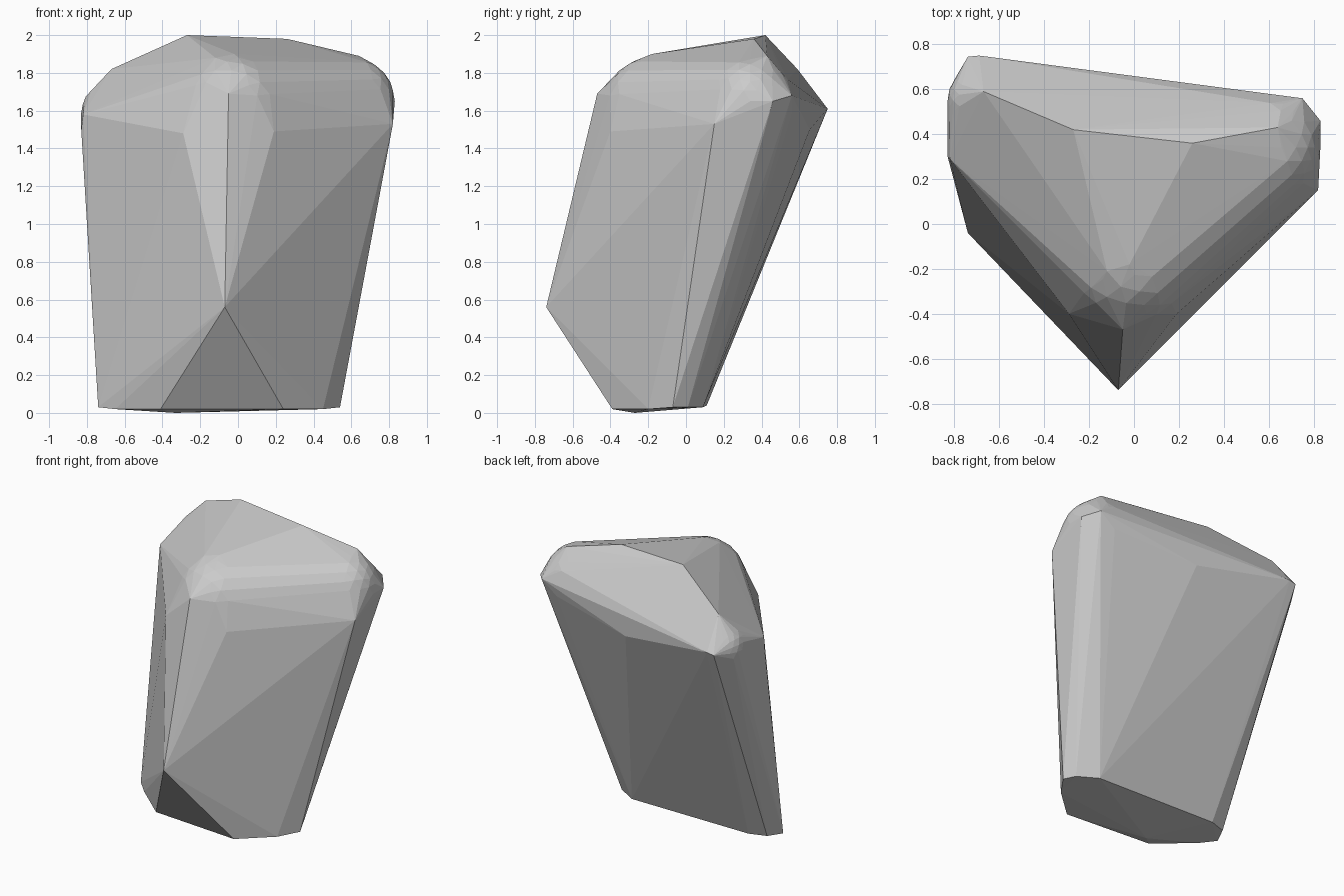
import bpy, bmesh
from mathutils import Matrix

bm = bmesh.new()

# rounded upper corners: (centre, radius)
corners = [((0.60, 0.34, 1.65), 0.23),
           ((-0.02, -0.16, 1.61), 0.28),
           ((-0.67, 0.55, 1.59), 0.16)]
for centre, radius in corners:
    bmesh.ops.create_icosphere(bm, subdivisions=3, radius=radius,
                               matrix=Matrix.Translation(centre))

# crown ridge, shoulders and front facets
crown = [(-0.27, 0.42, 2.0), (0.26, 0.36, 1.98), (-0.67, 0.59, 1.82),
         (-0.02, -0.18, 1.90), (-0.12, -0.21, 1.88), (0.64, 0.43, 1.89)]
sides = [(-0.05, -0.47, 1.69), (-0.83, 0.30, 1.50), (-0.82, 0.29, 1.58),
         (-0.79, 0.55, 1.69), (-0.29, -0.40, 1.48), (0.19, -0.40, 1.49),
         (0.82, 0.15, 1.53), (0.83, 0.46, 1.65), (-0.69, 0.75, 1.61),
         (-0.74, 0.745, 1.60), (0.75, 0.56, 1.68), (0.02, 0.655, 1.50)]
# protruding front tip and slanted base
base = [(-0.07, -0.74, 0.56), (-0.74, -0.04, 0.03), (-0.65, -0.13, 0.02),
        (-0.41, -0.34, 0.02), (-0.33, -0.27, 0.0), (0.24, -0.39, 0.02),
        (0.45, -0.20, 0.02), (0.54, -0.07, 0.03), (0.50, 0.01, 0.03),
        (0.365, 0.09, 0.03), (-0.57, 0.11, 0.04), (-0.69, 0.07, 0.04)]
for p in crown + sides + base:
    bm.verts.new(p)
pts = [v.co.copy() for v in bm.verts]
bm.free()

# wrap everything in one faceted skin
hull = bmesh.new()
for p in pts:
    hull.verts.new(p)
bmesh.ops.convex_hull(hull, input=hull.verts)
bmesh.ops.delete(hull, geom=[v for v in hull.verts if not v.link_faces], context='VERTS')
bmesh.ops.recalc_face_normals(hull, faces=hull.faces)

mesh = bpy.data.meshes.new("rock")
hull.to_mesh(mesh)
hull.free()
bpy.context.collection.objects.link(bpy.data.objects.new("rock", mesh))
